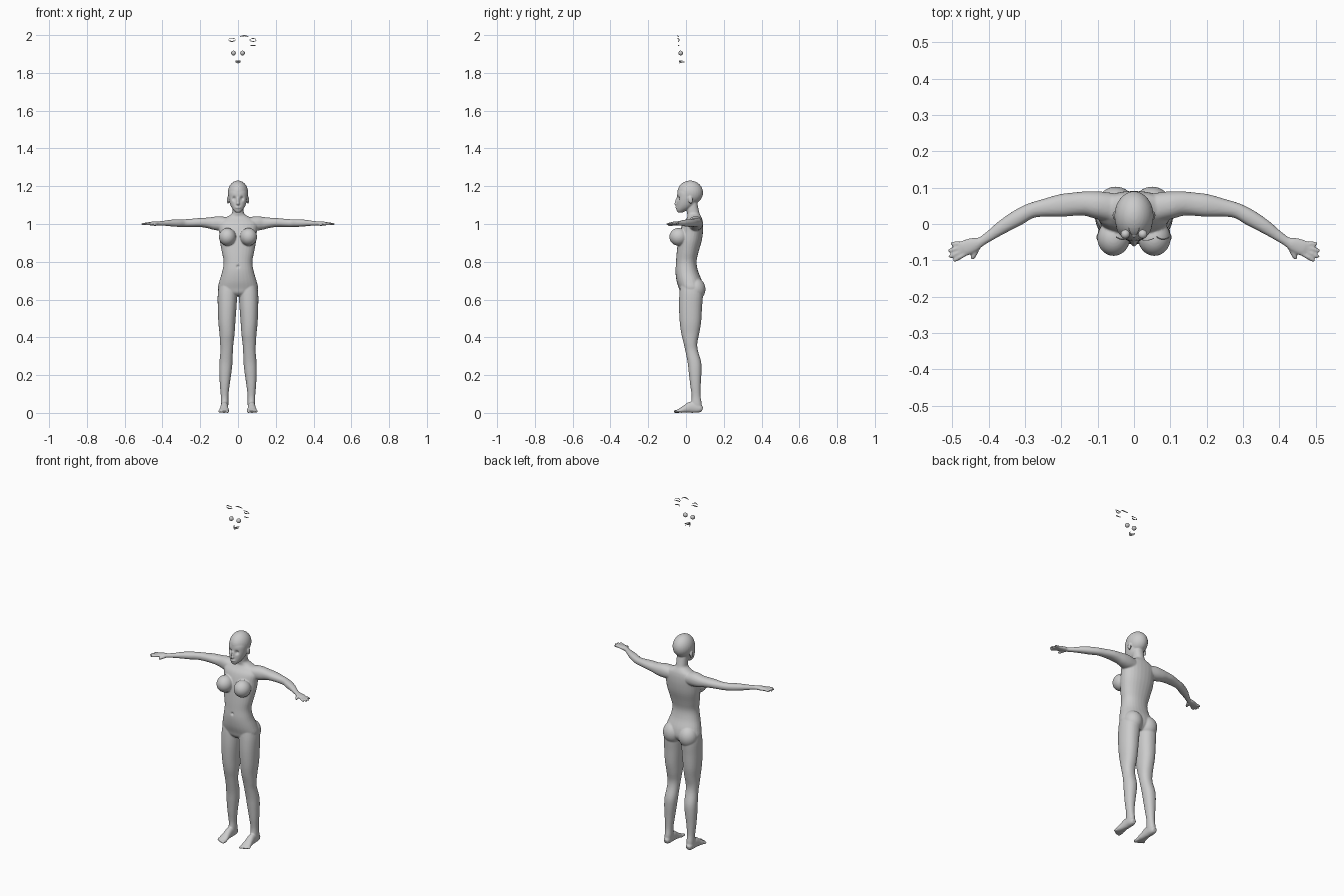
import bpy, bmesh, math
from mathutils import Vector, Matrix

Z = Vector((0, 0, 1))
SEG = 28


def spline(rows, sub=4):
    """Catmull-Rom interpolation of number rows."""
    out = []
    for i in range(len(rows) - 1):
        p = [rows[max(0, min(len(rows) - 1, i + k))] for k in (-1, 0, 1, 2)]
        for j in range(sub):
            t = j / sub
            out.append([0.5 * (2 * b + (c - a) * t + (2 * a - 5 * b + 4 * c - d) * t * t
                               + (3 * b - a - 3 * c + d) * t ** 3) for a, b, c, d in zip(*p)])
    return out + [list(rows[-1])]


def loft(bm, rows, upright=False, power=2.2):
    """Skin ellipse-like rings; row = centre x, y, z, half width, half depth."""
    rows = spline(rows)
    rings = []
    for i, (x, y, z, a, b) in enumerate(rows):
        u, v = Vector((1, 0, 0)), Vector((0, 1, 0))
        if not upright:
            d = Vector(rows[min(i + 1, len(rows) - 1)][:3]) - Vector(rows[max(i - 1, 0)][:3])
            u = Z.cross(d).normalized()
            v = d.normalized().cross(u)
        ring = []
        for k in range(SEG):
            t = 2 * math.pi * k / SEG
            c, s = math.cos(t), math.sin(t)
            c = math.copysign(abs(c) ** (2 / power), c)
            s = math.copysign(abs(s) ** (2 / power), s)
            ring.append(bm.verts.new(Vector((x, y, z)) + u * a * c + v * b * s))
        rings.append(ring)
    for r, q in zip(rings, rings[1:]):
        for k in range(SEG):
            n = (k + 1) % SEG
            bm.faces.new((r[k], r[n], q[n], q[k]))
    bm.faces.new(rings[0][::-1])
    bm.faces.new(rings[-1])


def upright(bm, rows):
    """Row = z, x min, x max, y front, y back."""
    loft(bm, [((x0 + x1) / 2, (y0 + y1) / 2, z, (x1 - x0) / 2, (y1 - y0) / 2)
              for z, x0, x1, y0, y1 in rows], True)


def blob(bm, c, r, tilt=0):
    m = Matrix.Translation(c) @ Matrix.Rotation(tilt, 4, 'X') @ Matrix.Diagonal((*r, 1))
    bmesh.ops.create_uvsphere(bm, u_segments=28, v_segments=18, radius=1, matrix=m)


def digit(bm, a, b, r):
    """Tapered finger or toe with a rounded tip."""
    a, b = Vector(a), Vector(b)
    rows = [(*a.lerp(b, t), r * k, r * k) for t, k in
            ((0, 1), (.4, 1), (.75, .9), (.93, .7), (1, .3))]
    loft(bm, rows, power=2)


def finish(bm, name, angle=60):
    bmesh.ops.recalc_face_normals(bm, faces=bm.faces)
    me = bpy.data.meshes.new(name)
    bm.to_mesh(me)
    bm.free()
    ob = bpy.data.objects.new(name, me)
    bpy.context.collection.objects.link(ob)
    me.shade_smooth()
    return ob


bm = bmesh.new()
# leg
upright(bm, [(.68, .004, .1, -.03, .085), (.63, .004, .107, -.035, .09),
             (.56, .008, .107, -.037, .085), (.48, .014, .104, -.033, .08),
             (.42, .018, .098, -.025, .07), (.37, .024, .095, -.013, .06),
             (.33, .027, .093, -.004, .063), (.27, .029, .098, .008, .08),
             (.22, .034, .099, .014, .082), (.15, .044, .096, .022, .078),
             (.09, .051, .091, .03, .077), (.05, .051, .091, .028, .083),
             (.012, .054, .09, .032, .084)])
# foot and toes
loft(bm, [(.072, .087, .018, .012, .012), (.072, .07, .023, .019, .022),
          (.072, .03, .03, .02, .03), (.073, 0, .022, .022, .022),
          (.074, -.025, .014, .026, .014), (.075, -.045, .009, .023, .008)])
for i in range(5):
    x = .056 + i * .0105
    digit(bm, (x, -.03, .009), (x, -.066 + i * i * .0012, .007), .0085 if i == 0 else .006)
# arm
loft(bm, [(.06, .045, 1.0, .04, .036), (.1, .052, 1.003, .038, .038),
          (.13, .056, 1.004, .034, .034), (.16, .055, 1.006, .032, .028),
          (.2, .051, 1.008, .031, .024), (.25, .044, 1.006, .024, .021),
          (.285, .036, 1.005, .021, .02), (.32, .017, 1.005, .022, .02),
          (.36, -.007, 1.005, .019, .017), (.39, -.028, 1.004, .015, .013),
          (.42, -.048, 1.003, .013, .011), (.438, -.056, 1.003, .019, .011),
          (.465, -.066, 1.002, .022, .009), (.476, -.071, 1.001, .018, .007)])
# fingers and thumb
for a, b in (((.46, -.079), (.497, -.102)), ((.465, -.071), (.51, -.091)),
             ((.468, -.063), (.512, -.074)), ((.468, -.055), (.505, -.054))):
    digit(bm, (*a, 1.002), (*b, .999), .0068)
digit(bm, (.427, -.056, 1.0), (.446, -.097, .995), .008)
# breast, buttock, ear
blob(bm, (.056, -.039, .932), (.045, .049, .047))
blob(bm, (.05, .05, .655), (.053, .053, .06))
blob(bm, (.053, .024, 1.127), (.006, .012, .02), .15)
# mirror the paired parts
dup = bmesh.ops.duplicate(bm, geom=bm.verts[:] + bm.edges[:] + bm.faces[:])
bmesh.ops.scale(bm, vec=(-1, 1, 1), verts=[e for e in dup['geom'] if isinstance(e, bmesh.types.BMVert)])
# neck and torso
upright(bm, [(z, -w, w, f, b) for z, w, f, b in (
    (1.11, .03, .005, .06), (1.075, .03, .003, .067), (1.055, .033, .006, .072),
    (1.04, .055, .008, .08), (1.025, .085, .0, .086), (1.0, .104, -.018, .09),
    (.96, .1, -.032, .09), (.91, .096, -.042, .083), (.85, .085, -.049, .066),
    (.8, .076, -.053, .056), (.75, .083, -.056, .064), (.7, .098, -.05, .084),
    (.66, .106, -.038, .09), (.635, .088, -.03, .08), (.618, .04, -.012, .06))])
# head, nose, lips, brow
blob(bm, (0, .022, 1.166), (.054, .068, .064))
upright(bm, [(z, -w, w, f, b) for z, w, f, b in (
    (1.06, .01, -.042, -.02), (1.07, .021, -.049, 0), (1.087, .034, -.05, .03),
    (1.11, .044, -.049, .05), (1.14, .05, -.047, .06),
    (1.17, .05, -.045, .065), (1.195, .036, -.03, .05))])
blob(bm, (0, -.05, 1.118), (.007, .008, .024), -.15)
blob(bm, (0, -.053, 1.107), (.009, .01, .007))
blob(bm, (0, -.05, 1.087), (.014, .006, .006))

# fuse the parts into one smooth skin
ob = finish(bm, "body")
m = ob.modifiers.new("fuse", 'REMESH')
m.mode, m.voxel_size = 'VOXEL', .0037
m = ob.modifiers.new("soften", 'SMOOTH')
m.factor, m.iterations = .5, 4
me = bpy.data.meshes.new_from_object(ob.evaluated_get(bpy.context.evaluated_depsgraph_get()))
ob.modifiers.clear()
ob.data = me
# press in eye sockets and navel
for c, r, depth in (((.022, -.045, 1.135), .010, .012), ((-.022, -.045, 1.135), .010, .012),
                    ((0, -.055, .775), .007, .008)):
    for v in me.vertices:
        d = (v.co - Vector(c)).length
        if d < 3 * r:
            v.co.y += depth * math.exp(-(d / r) ** 2)
me.shade_smooth()

# spare eyeballs floating above the figure
for side, x in (("left", -.024), ("right", .024)):
    bm = bmesh.new()
    blob(bm, (x, -.028, 1.905), (.0125, .0125, .0125))
    finish(bm, side + "_eyeball")


def strip(name, c, w, rise, bend, h, thick=.002):
    """Thin arched band: rise lifts the middle, bend sweeps the ends back."""
    bm = bmesh.new()
    prev = None
    n = 12
    for i in range(n + 1):
        t = 2 * i / n - 1
        x, y, z = c[0] + w * t, c[1] + bend * t * t, c[2] - rise * t * t
        k = h * (1 - .6 * t * t) / 2
        ring = [bm.verts.new(p) for p in ((x, y, z - k), (x, y + thick, z - k),
                                          (x, y + thick, z + k), (x, y, z + k))]
        if prev:
            for j in range(4):
                bm.faces.new((prev[j], prev[(j + 1) % 4], ring[(j + 1) % 4], ring[j]))
        else:
            bm.faces.new(ring)
        prev = ring
    bm.faces.new(prev[::-1])
    finish(bm, name)


# spare brows, lashes and teeth
strip("brow", (.033, -.046, 1.997), .022, .006, .006, .006)
strip("upper_lash_left", (-.032, -.044, 1.984), .018, .006, .007, .004)
strip("lower_lash_left", (-.032, -.042, 1.967), .018, -.004, .007, .006)
strip("upper_lash_right", (.08, -.044, 1.982), .018, .006, .007, .004)
strip("lower_lash_right", (.08, -.042, 1.967), .018, -.004, .007, .005)
strip("lid_right", (.08, -.042, 1.946), .016, .003, .006, .005)
strip("upper_teeth", (0, -.037, 1.862), .016, 0, .024, .007, .004)
strip("lower_teeth", (0, -.035, 1.854), .014, 0, .022, .006, .004)
